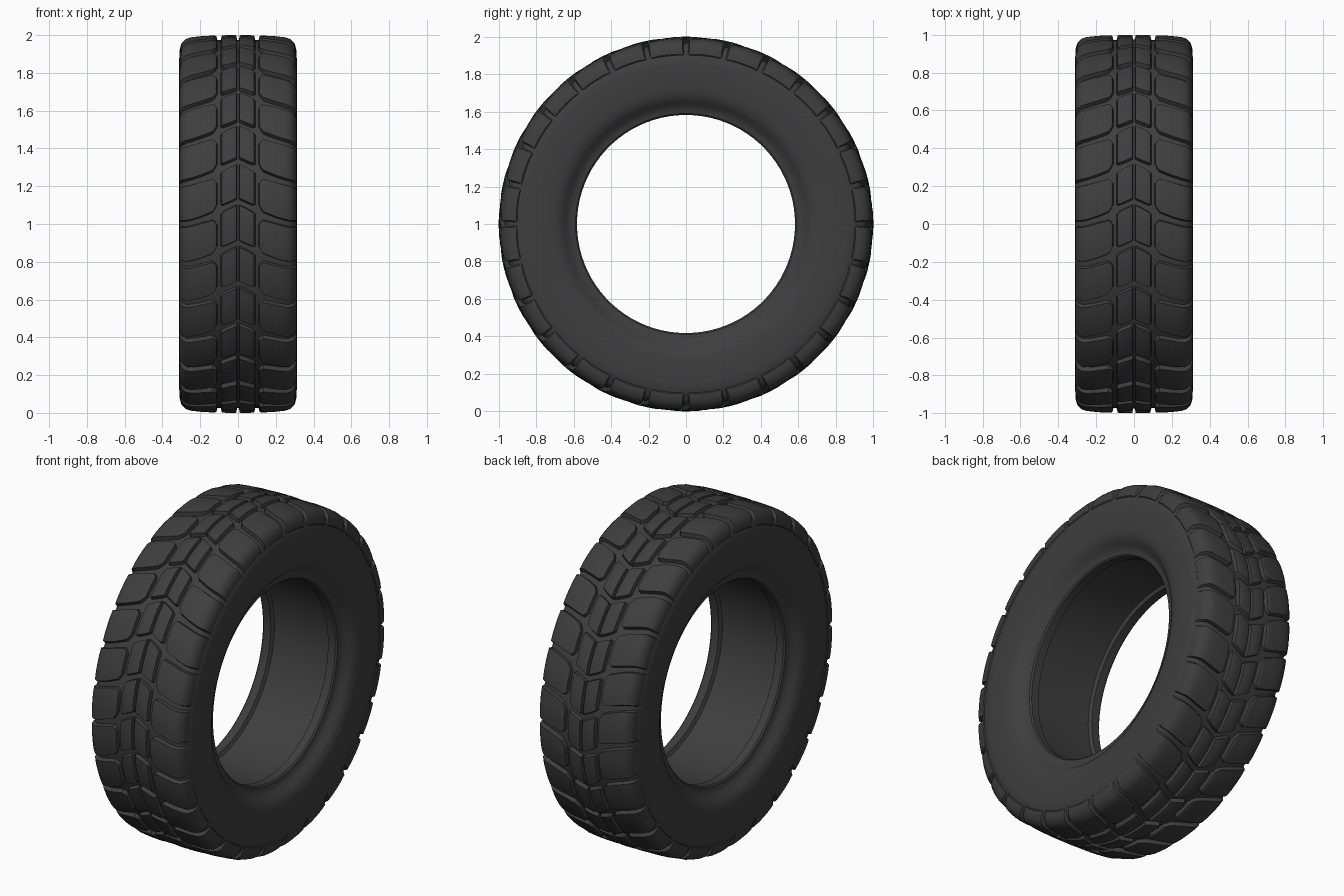
import bpy, bmesh, math

if "Cube" in bpy.data.objects:
    bpy.data.objects.remove(bpy.data.objects["Cube"])

N = 28                       # tread blocks around the tyre
PITCH = 2 * math.pi / N
SEG = N * 3

rubber = bpy.data.materials.new("dark rubber")
rubber.diffuse_color = (0.048, 0.048, 0.048, 1)
rubber.use_nodes = True
rubber.node_tree.nodes["Principled BSDF"].inputs["Base Color"].default_value = rubber.diffuse_color


def pos(x, r, a):
    """Point on the wheel: axis along x, angle 0 at the front, rising upwards."""
    return (x, -r * math.cos(a), 1 + r * math.sin(a))


def finish(bm, name, angle):
    bmesh.ops.recalc_face_normals(bm, faces=bm.faces)
    me = bpy.data.meshes.new(name)
    bm.to_mesh(me)
    bm.free()
    ob = bpy.data.objects.new(name, me)
    bpy.context.collection.objects.link(ob)
    me.materials.append(rubber)
    bpy.ops.object.select_all(action='DESELECT')
    bpy.context.view_layer.objects.active = ob
    ob.select_set(True)
    bpy.ops.object.shade_smooth_by_angle(angle=math.radians(angle))
    return ob


# Carcass: half profile (x, r) from tread centre over the sidewall to the inside
half = [(0.0, 0.975), (0.12, 0.973), (0.22, 0.968), (0.27, 0.958), (0.296, 0.935),
        (0.304, 0.905), (0.310, 0.895), (0.313, 0.85), (0.313, 0.78), (0.310, 0.72),
        (0.302, 0.685), (0.285, 0.655), (0.262, 0.635), (0.250, 0.61), (0.247, 0.59),
        (0.238, 0.582), (0.19, 0.582), (0.18, 0.602), (0.0, 0.605)]
profile = half + [(-x, r) for x, r in reversed(half[1:-1])]
bm = bmesh.new()
rings = [[bm.verts.new(pos(x, r, 2 * math.pi * i / SEG)) for x, r in profile]
         for i in range(SEG)]
M = len(profile)
for i in range(SEG):
    a, b = rings[i], rings[(i + 1) % SEG]
    for j in range(M):
        k = (j + 1) % M
        bm.faces.new((a[j], a[k], b[k], b[j]))
finish(bm, "tyre_carcass", 35)


def add_block(bm, path, start, side):
    """Raised block. path rows: (x, r, angular shift, half angular span)."""
    U = 4
    rows = []
    last = len(path) - 1
    for n, (x, r, shift, span) in enumerate(path):
        edge_row = n in (0, last)
        row = []
        for u in range(-1, U + 2):
            t = min(max(u / U, 0), 1) * 2 - 1
            rim = u in (-1, U + 1) or edge_row
            grow = 1.0 if u in (-1, U + 1) else 0.93
            drop = 0.030 if rim else (0.003 if u in (0, U) else 0)
            row.append(bm.verts.new(pos(side * x, r - drop, start + shift + t * span * grow)))
        rows.append(row)
    for r0, r1 in zip(rows, rows[1:]):
        for j in range(len(r0) - 1):
            bm.faces.new((r0[j], r0[j + 1], r1[j + 1], r1[j]))


# Centre chevron blocks: two halves split by a thin groove
H = PITCH / 2
centre = [(0.004, 1.0, -0.002, H - 0.013), (0.009, 0.998, -0.004, H - 0.013),
          (0.014, 1.0, -0.007, H - 0.013), (0.05, 1.0, -0.024, H - 0.013),
          (0.080, 0.999, -0.039, H - 0.016), (0.086, 0.996, -0.042, H - 0.020),
          (0.093, 0.998, -0.045, H - 0.022)]
bm = bmesh.new()
for i in range(N):
    for side in (1, -1):
        add_block(bm, centre, i * PITCH + 0.01, side)
finish(bm, "centre_tread_blocks", 30)

# Shoulder blocks: rounded inner corners, wrapping over the tyre's shoulder
shoulder = [(0.108, 0.998, 0.052, H - 0.055), (0.114, 0.995, 0.050, H - 0.048),
            (0.120, 0.998, 0.048, H - 0.034), (0.135, 0.998, 0.042, H - 0.018),
            (0.200, 0.995, 0.020, H - 0.013), (0.250, 0.990, 0.005, H - 0.013),
            (0.278, 0.981, 0.0, H - 0.013), (0.299, 0.960, 0.0, H - 0.013),
            (0.308, 0.930, 0.0, H - 0.013), (0.310, 0.908, 0.0, H - 0.013),
            (0.300, 0.925, 0.0, H - 0.013)]
bm = bmesh.new()
for i in range(N):
    for side in (1, -1):
        add_block(bm, shoulder, (i + 0.5) * PITCH, side)
finish(bm, "shoulder_tread_blocks", 30)
